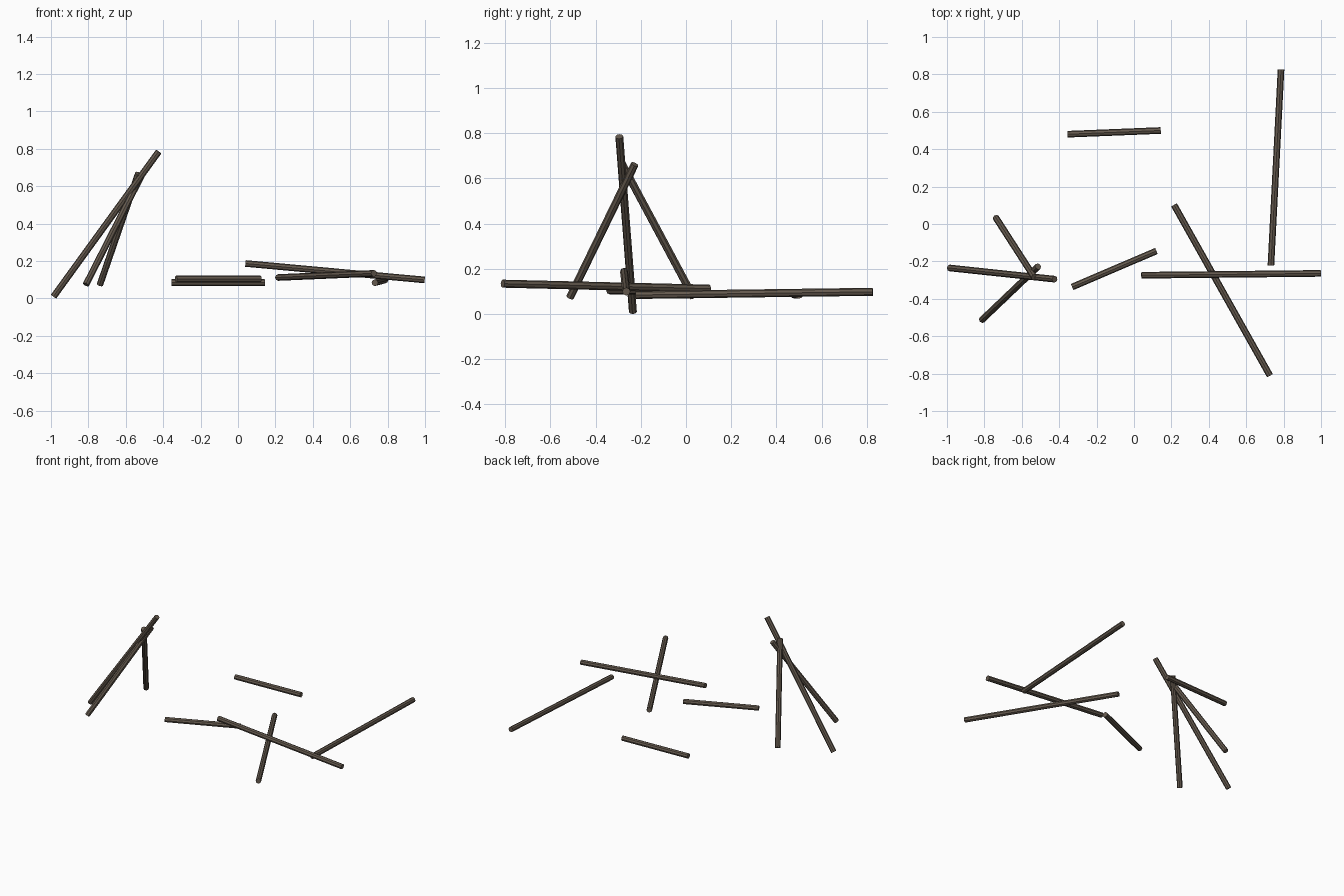
import bpy
from mathutils import Vector

if "Cube" in bpy.data.objects:
    bpy.data.objects.remove(bpy.data.objects["Cube"])

wood = bpy.data.materials.new("weathered_wood")
wood.diffuse_color = (0.13, 0.102, 0.077, 1)
wood.use_nodes = True
wood.node_tree.nodes["Principled BSDF"].inputs["Base Color"].default_value = wood.diffuse_color
RADIUS = 0.0177


def log(name, start, end):
    """Eight-sided log between two end centres."""
    a, b = Vector(start), Vector(end)
    axis = b - a
    bpy.ops.mesh.primitive_cylinder_add(vertices=8, radius=RADIUS, depth=axis.length,
                                        location=(a + b) / 2)
    ob = bpy.context.object
    ob.name = name
    ob.rotation_mode = 'QUATERNION'
    ob.rotation_quaternion = axis.to_track_quat('Z', 'Y')
    ob.data.materials.append(wood)


# Three poles leaning together as a tripod
log("tripod_long_pole", (-0.986, -0.235, 0.010), (-0.424, -0.295, 0.785))
log("tripod_back_pole", (-0.738, 0.033, 0.074), (-0.533, -0.285, 0.668))
log("tripod_front_pole", (-0.813, -0.513, 0.074), (-0.513, -0.227, 0.662))

# Short logs lying flat
log("short_log_back", (-0.356, 0.480, 0.085), (0.143, 0.500, 0.085))
log("short_log_front", (-0.331, -0.337, 0.104), (0.120, -0.144, 0.104))

# Long logs, two of them crossed
log("crossed_log_lower", (0.214, 0.102, 0.112), (0.727, -0.811, 0.134))
log("crossed_log_upper", (0.040, -0.274, 0.187), (0.998, -0.264, 0.099))
log("long_log_right", (0.732, -0.222, 0.084), (0.786, 0.826, 0.098))
